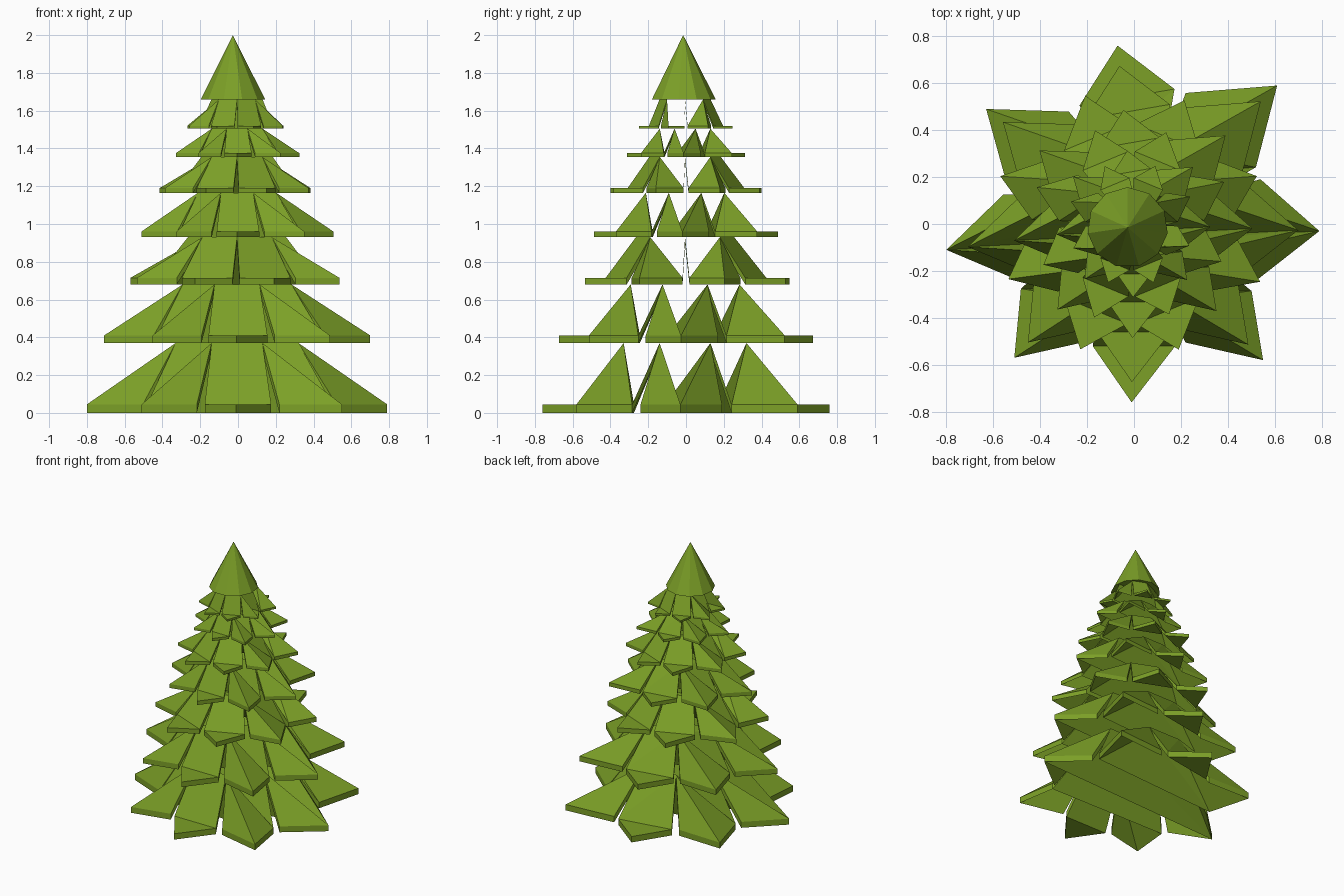
import bpy, bmesh, random
from math import cos, sin, radians
from mathutils import Matrix

if "Cube" in bpy.data.objects:
    bpy.data.objects.remove(bpy.data.objects["Cube"])

random.seed(4)
green = bpy.data.materials.new("needle_green")
green.diffuse_color = (0.2, 0.35, 0.02, 1)
green.use_nodes = True
green.node_tree.nodes["Principled BSDF"].inputs["Base Color"].default_value = green.diffuse_color


def finish(bm, name):
    bmesh.ops.recalc_face_normals(bm, faces=bm.faces)
    me = bpy.data.meshes.new(name)
    bm.to_mesh(me)
    bm.free()
    me.materials.append(green)
    ob = bpy.data.objects.new(name, me)
    bpy.context.collection.objects.link(ob)
    return ob


# Hand-cut outline of a wide tier: petal tips and the gaps between them
TIPS = [(.79, -.03), (.61, .59), (-.07, .76), (-.63, .49),
        (-.80, -.11), (-.51, -.57), (-.01, -.76), (.55, -.58)]
GAPS = [(.54, .22), (.20, .58), (-.26, .50), (-.56, .15),
        (-.50, -.26), (-.20, -.52), (.20, -.52), (.52, -.27)]


def staggered_outline(r):
    # Petals turned half a step, slightly irregular
    tips, gaps = [], []
    for i in range(8):
        a = radians(22.5 + 45 * i + random.uniform(-3, 3))
        k = r * random.uniform(.97, 1.03)
        tips.append((k * cos(a) - .01, k * sin(a)))
        b = radians(45 + 45 * i)
        gaps.append((.74 * r * cos(b) - .01, .74 * r * sin(b)))
    return tips, gaps


def pleats(pts, raised, first):
    # Triangles of the pleated sheet: matching points on both sides are joined across
    n = len(pts)
    R = [(first - k) % n for k in range(n // 2 + 1)]
    L = [(first + k) % n for k in range(n // 2 + 1)]
    tris = []

    def clip(j):
        for c in (R, L):
            tris.append((c[j - 1], c[j], c[j + 1]))
            del c[j]

    if raised[first]:
        # Staggered tiers: flat outer petals at back and front
        clip(2)
        clip(1)
        clip(len(R) - 3)
        clip(len(R) - 2)
    i = 1
    while i < len(R):
        rise = pts[R[i]][1] + pts[L[i]][1] - pts[R[i - 1]][1] - pts[L[i - 1]][1]
        j = i - 1 if raised[R[i]] else i
        if rise > 0 and 0 < (j if not (raised[R[i - 1]] and raised[R[i]]) else 0) < len(R) - 1:
            clip(j)
            i = max(1, j - 1)
        else:
            i += 1
    for k in range(len(R) - 1):
        a, b, c, d = R[k], R[k + 1], L[k + 1], L[k]
        tris += [t for t in ((a, b, c), (a, c, d)) if len(set(t)) == 3]
    return tris


def tier(name, z0, z1, thick, tips, gaps, rin, first, turn):
    bm = bmesh.new()
    pts, raised = [], []
    for i in range(8):
        g0, g1 = gaps[i - 1], gaps[i]
        dx, dy = (g1[0] - g0[0]) * .06, (g1[1] - g0[1]) * .06
        a = radians(turn + 45 * i)
        # right corner, tip, left corner, raised notch
        pts += [(g0[0] + dx, g0[1] + dy), tips[i], (g1[0] - dx, g1[1] - dy),
                (rin * cos(a) - .005, rin * sin(a) - .005)]
        raised += [False, False, False, True]
    # Thin pleated shell: upper sheet, lower sheet and rim
    lo = [bm.verts.new((*p, z1 - thick if r else z0)) for p, r in zip(pts, raised)]
    hi = [bm.verts.new((*p, z1 if r else z0 + thick)) for p, r in zip(pts, raised)]
    n = len(pts)
    for k in range(n):
        m = (k + 1) % n
        bm.faces.new((lo[k], lo[m], hi[m], hi[k]))
    for t in pleats(pts, raised, first):
        bm.faces.new([hi[v] for v in t])
        bm.faces.new([lo[v] for v in reversed(t)])
    return finish(bm, name)


# Seven tiers, some aligned and some staggered
Z = [0, .37, .68, .93, 1.165, 1.355, 1.505, 1.66]
RAD = [.79, .70, .585, .505, .425, .325, .27]
for i in range(7):
    s = RAD[i] / .79
    if i in (0, 1, 3, 5):
        tips = [(x * s, y * s) for x, y in TIPS]
        gaps = [(x * s, y * s) for x, y in GAPS]
        first, turn = 9, 22.5      # tip pointing back
    else:
        tips, gaps = staggered_outline(RAD[i])
        first, turn = 7, 45        # notch pointing back
    tier(f"branch_tier_{i + 1}", Z[i], Z[i + 1], .045 - .005 * i,
         tips, gaps, RAD[i] * (.445 if i < 6 else .5), first, turn)

# Pointed crown
bm = bmesh.new()
bmesh.ops.create_cone(bm, cap_ends=True, segments=11, radius1=.172, radius2=0, depth=.34,
                      matrix=Matrix.Translation((-.027, -.015, 1.83)))
finish(bm, "crown_tip")
